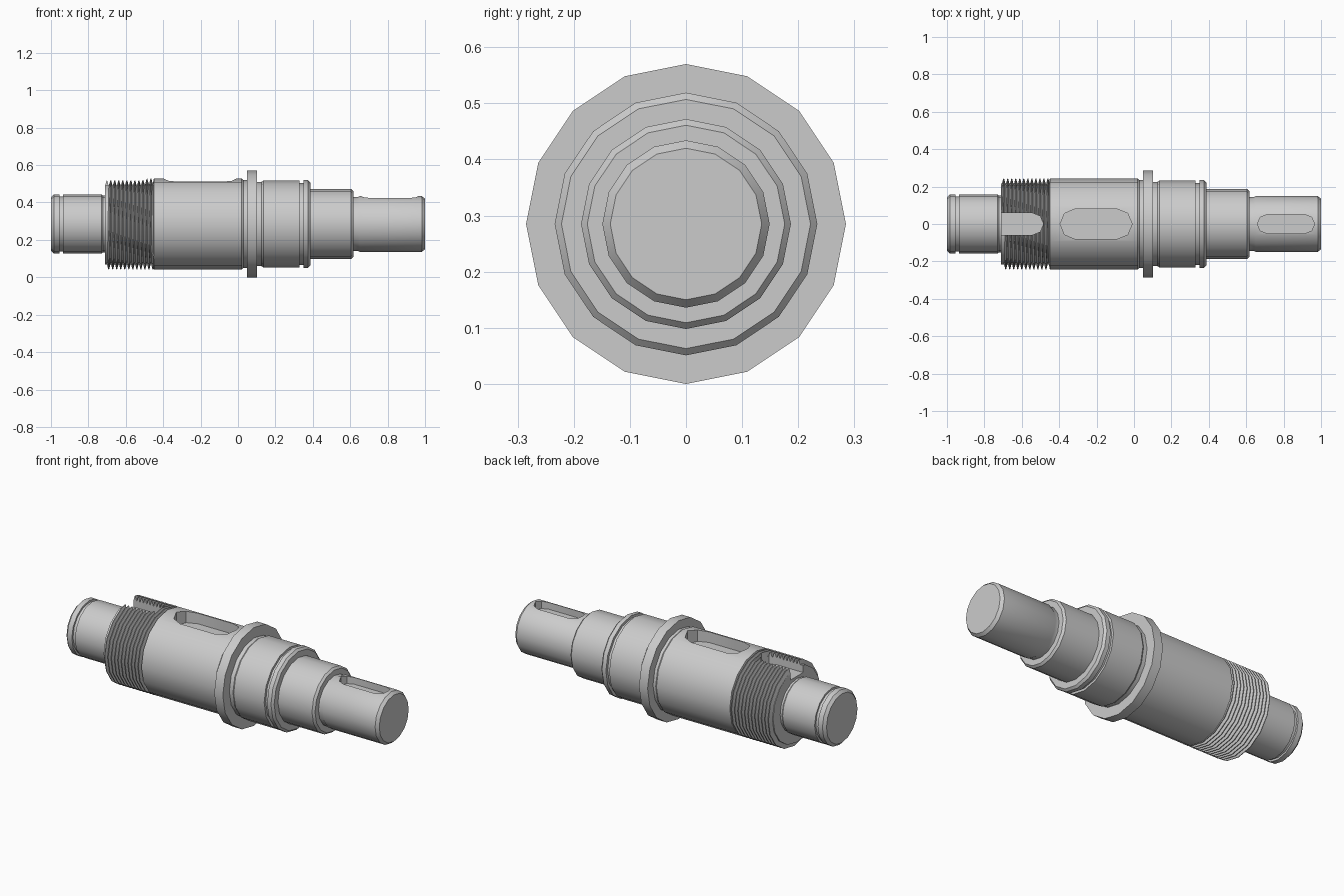
import bpy, bmesh
from math import sin, cos, pi

if "Cube" in bpy.data.objects:
    bpy.data.objects.remove(bpy.data.objects["Cube"])

AXIS_Z = 0.285
SIDES = 16


def finish(name, bm):
    bmesh.ops.recalc_face_normals(bm, faces=bm.faces)
    mesh = bpy.data.meshes.new(name)
    bm.to_mesh(mesh)
    bm.free()
    ob = bpy.data.objects.new(name, mesh)
    bpy.context.collection.objects.link(ob)
    return ob


def on_axis(x, r, a):
    return (x, r * sin(a), AXIS_Z + r * cos(a))


def skin(bm, rings):
    # bridge successive closed rings and cap both ends
    n = len(rings[0])
    for p, q in zip(rings, rings[1:]):
        for i in range(n):
            j = (i + 1) % n
            bm.faces.new((p[i], p[j], q[j], q[i]))
    bm.faces.new(rings[0])
    bm.faces.new(rings[-1])


def lathe(name, profile):
    bm = bmesh.new()
    skin(bm, [[bm.verts.new(on_axis(x, r, 2 * pi * i / SIDES)) for i in range(SIDES)]
              for x, r in profile])
    return finish(name, bm)


def helix_ridge(name, x0, x1, pitch, r_root, r_crest):
    # triangular thread ridge swept around the axis
    bm = bmesh.new()
    steps = int((x1 - x0) / pitch * SIDES)
    w = pitch * 0.48
    rings = []
    for s in range(steps + 1):
        a, x = 2 * pi * s / SIDES, x0 + pitch * s / SIDES
        tri = ((x - w, r_root), (x - 0.002, r_crest), (x + 0.002, r_crest), (x + w, r_root))
        rings.append([bm.verts.new(on_axis(px, r, a)) for px, r in tri])
    skin(bm, rings)
    return finish(name, bm)


def keyway_cutter(name, x0, x1, half, floor):
    # slot with rounded ends, cut down to the floor height
    bm = bmesh.new()
    n = 4
    outline = [(x1 - half + half * sin(pi * i / n), half * cos(pi * i / n)) for i in range(n + 1)]
    outline += [(x0 + half - half * sin(pi * i / n), -half * cos(pi * i / n)) for i in range(n + 1)]
    skin(bm, [[bm.verts.new((x, y, z)) for x, y in outline] for z in (floor, 0.7)])
    ob = finish(name, bm)
    ob.hide_render = True
    ob.hide_set(True)
    return ob


# Stepped shaft: journal with ring groove, thread core, seat, collar, bearing seat, output end
shaft = lathe("shaft", [
    (-1.0, 0.142), (-0.985, 0.158), (-0.955, 0.158), (-0.955, 0.147), (-0.935, 0.147),
    (-0.935, 0.158), (-0.73, 0.158), (-0.722, 0.152), (-0.71, 0.152),
    (-0.71, 0.217), (-0.455, 0.217), (-0.45, 0.242),
    (0.02, 0.242), (0.03, 0.235), (0.047, 0.235), (0.047, 0.285), (0.102, 0.285),
    (0.102, 0.225), (0.125, 0.225), (0.135, 0.232), (0.33, 0.232), (0.33, 0.218),
    (0.35, 0.218), (0.35, 0.234), (0.375, 0.234), (0.387, 0.222), (0.387, 0.187),
    (0.605, 0.187), (0.617, 0.176), (0.617, 0.144), (0.64, 0.144), (0.65, 0.149),
    (0.983, 0.149), (1.0, 0.135)])
thread = helix_ridge("thread", -0.702, -0.452, 0.0215, 0.212, 0.243)

# Keyways along the top
cutters = [
    (keyway_cutter("thread_keyway_cutter", -0.85, -0.485, 0.058, 0.45), (shaft, thread)),
    (keyway_cutter("seat_keyway_cutter", -0.395, -0.01, 0.08, 0.45), (shaft,)),
    (keyway_cutter("end_keyway_cutter", 0.66, 0.965, 0.05, 0.385), (shaft,)),
]
for cutter, targets in cutters:
    for ob in targets:
        mod = ob.modifiers.new(cutter.name, 'BOOLEAN')
        mod.operation = 'DIFFERENCE'
        mod.solver = 'EXACT'
        mod.object = cutter

# Apply the cuts, drop the cutters and smooth the turned surfaces
for ob in (shaft, thread):
    bpy.context.view_layer.objects.active = ob
    for other in bpy.context.selected_objects:
        other.select_set(False)
    ob.select_set(True)
    for mod in list(ob.modifiers):
        bpy.ops.object.modifier_apply(modifier=mod.name)
    bpy.ops.object.shade_smooth_by_angle(angle=pi / 6)
for cutter, _ in cutters:
    bpy.data.objects.remove(cutter)
